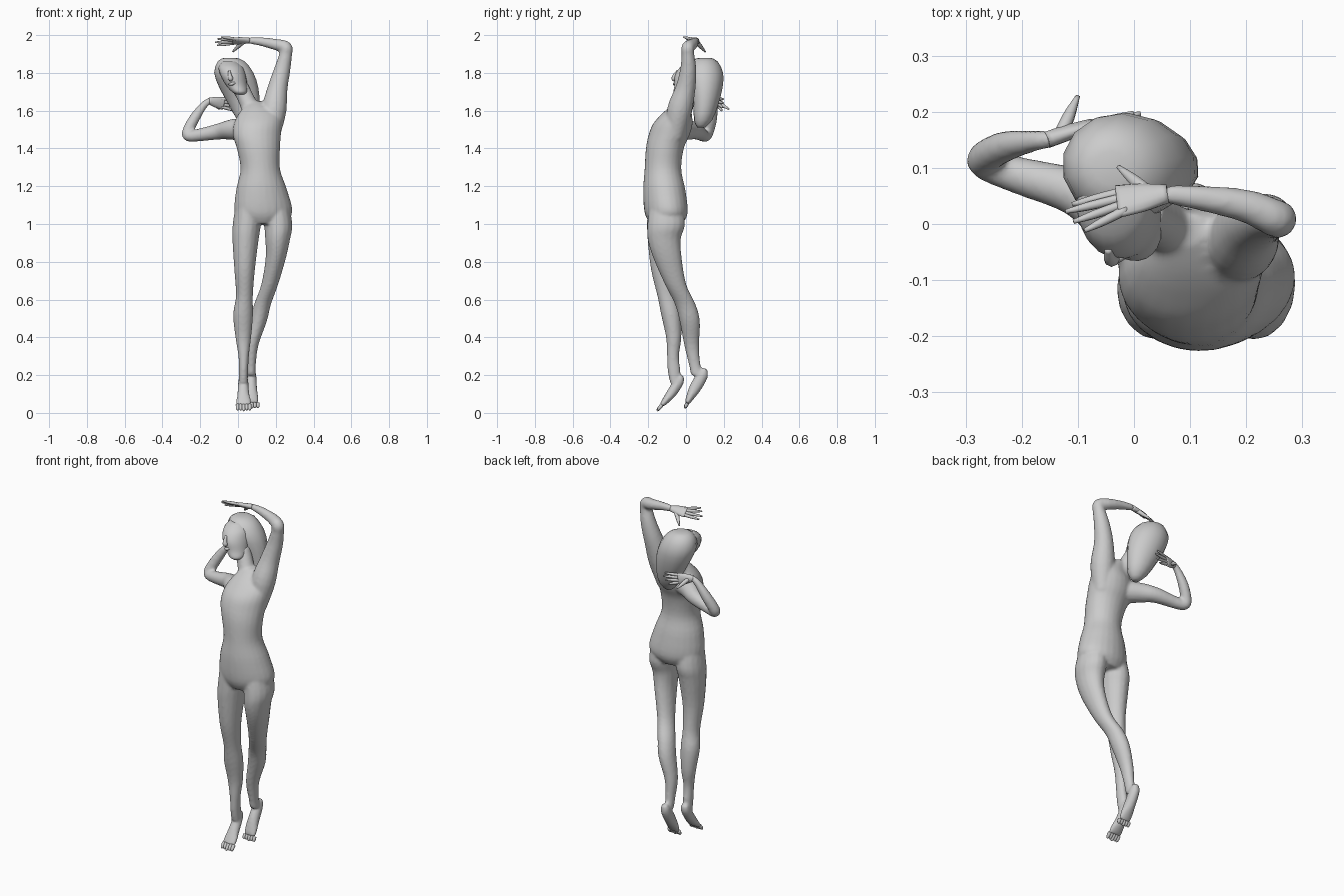
import bpy, bmesh, math
from mathutils import Vector


def spline(pts, steps):
    """Catmull-Rom resampling of (x, y, z, rx, ry) stations."""
    p = [tuple(q) if len(q) == 5 else tuple(q) + (q[3],) for q in pts]
    p = [p[0]] + p + [p[-1]]
    out = []
    for i in range(1, len(p) - 2):
        for s in range(steps):
            t = s / steps
            out.append([0.5 * (2*b + (c - a)*t + (2*a - 5*b + 4*c - d)*t*t + (3*b - a - 3*c + d)*t**3)
                        for a, b, c, d in zip(*p[i - 1:i + 3])])
    out.append(list(p[-2]))
    return out


def tube(bm, pts, hint=(1, 0, 0), sides=16, steps=4, flat=False):
    """Loft elliptical rings along a path; rx lies along hint."""
    st = spline(pts, steps)
    rings = []
    for i, q in enumerate(st):
        a, b = st[max(i - 1, 0)], st[min(i + 1, len(st) - 1)]
        t = Vector((0, 0, 1)) if flat else (Vector(b[:3]) - Vector(a[:3])).normalized()
        h = Vector(hint)
        u = (h - t * h.dot(t)).normalized()
        v = t.cross(u)
        c = Vector(q[:3])
        rings.append([bm.verts.new(c + u * max(q[3], .002) * math.cos(k * math.tau / sides)
                                   + v * max(q[4], .002) * math.sin(k * math.tau / sides))
                      for k in range(sides)])
    faces = [bm.faces.new(rings[0][::-1]), bm.faces.new(rings[-1])]
    for r, s in zip(rings, rings[1:]):
        for k in range(sides):
            n = (k + 1) % sides
            faces.append(bm.faces.new((r[k], r[n], s[n], s[k])))
    bmesh.ops.recalc_face_normals(bm, faces=faces)


def finish(bm, name, voxel=None):
    me = bpy.data.meshes.new(name)
    bm.to_mesh(me)
    bm.free()
    for p in me.polygons:
        p.use_smooth = True
    ob = bpy.data.objects.new(name, me)
    bpy.context.collection.objects.link(ob)
    if voxel:
        m = ob.modifiers.new("Fuse", 'REMESH')
        m.mode, m.voxel_size, m.use_smooth_shade = 'VOXEL', voxel, True
        s = ob.modifiers.new("Soften", 'SMOOTH')
        s.factor, s.iterations = 0.5, 6
    return ob


# Body: torso, neck, limbs and feet fused into one skin
body = bmesh.new()
tw = (0.98, 0.17, 0)
tube(body, [(.13, -.105, 1.0, .10, .085), (.135, -.105, 1.06, .154, .113), (.125, -.115, 1.18, .136, .111),
            (.118, -.122, 1.29, .105, .097), (.108, -.112, 1.4, .115, .1), (.1, -.09, 1.47, .128, .108),
            (.105, -.07, 1.53, .128, .104), (.115, -.05, 1.58, .115, .08), (.105, -.03, 1.62, .075, .055),
            (.09, -.01, 1.65, .035, .03)], tw, 24, flat=True)
tube(body, [(.085, -.04, 1.55, .06), (.058, -.005, 1.63, .046), (.01, .025, 1.73, .044)])

left_leg = [(.195, -.105, 1.12, .07, .085), (.213, -.105, 1.0, .075, .1), (.21, -.115, .92, .066, .088),
            (.2, -.098, .82, .054, .076), (.168, -.055, .68, .045, .057), (.13, -.004, .575, .045, .055),
            (.108, .02, .485, .045, .054), (.075, .03, .36, .034, .04), (.07, .045, .26, .025, .031),
            (.07, .06, .2, .024, .034)]
right_leg = [(.06, -.12, 1.12, .07, .085), (.047, -.112, 1.0, .075, .095), (.04, -.118, .92, .07, .086),
             (.035, -.12, .76, .055, .066), (.034, -.1, .62, .045, .052), (.027, -.08, .52, .053, .052),
             (.028, -.065, .4, .042, .041), (.03, -.069, .3, .028, .032), (.029, -.063, .22, .025, .034),
             (.028, -.06, .16, .024, .025)]
for leg in (left_leg, right_leg):
    tube(body, leg, flat=True)
# Feet: heel, instep, ball
tube(body, [(.07, .1, .235, .018, .012), (.07, .088, .2, .027, .03), (.07, .05, .135, .031, .032),
            (.071, .02, .08, .037, .021), (.073, .005, .05, .035, .012)])
tube(body, [(.028, -.025, .2, .018, .012), (.028, -.035, .17, .027, .026), (.028, -.073, .11, .031, .027),
            (.03, -.108, .065, .04, .019), (.03, -.13, .04, .042, .011)])
# Arms: raised left, folded right
tube(body, [(.17, -.06, 1.46, .05), (.19, -.035, 1.6, .066), (.21, -.002, 1.72, .053), (.235, .012, 1.82, .043),
            (.253, .01, 1.9, .034), (.252, .01, 1.935, .034), (.2, .032, 1.95, .03), (.12, .046, 1.966, .023),
            (.055, .054, 1.972, .017)], (0, 1, 0))
tube(body, [(.05, -.05, 1.5, .065), (-.03, .005, 1.5, .055), (-.1, .055, 1.49, .043), (-.2, .085, 1.472, .034),
            (-.26, .105, 1.466, .03), (-.266, .118, 1.49, .03), (-.23, .138, 1.56, .028),
            (-.18, .148, 1.63, .02), (-.145, .152, 1.655, .016)], (0, 1, 0))
finish(body, "body", .008)

# Hands: palm, four fingers, thumb
def hand(name, wrist, knuckle, across, tips, thumb):
    bm = bmesh.new()
    w, k, a = Vector(wrist), Vector(knuckle), Vector(across).normalized()
    tube(bm, [(*w, .017, .015), (*w.lerp(k, .5), .029, .014), (*k, .034, .010)], a, 12)
    for i, tip in enumerate(tips):
        base = k + a * (i - 1.5) * .016
        start, end = base.lerp(w, .2), Vector(tip)
        tube(bm, [(*start, .009), (*start.lerp(end, .6), .008), (*end, .004)], a, 8, 3)
    start, end = w.lerp(k, .3), Vector(thumb)
    tube(bm, [(*start, .013), (*start.lerp(end, .5), .011), (*end, .004)], (.3, .2, 1), 8, 3)
    finish(bm, name)

hand("left_hand", (.06, .054, 1.972), (-.03, .04, 1.968), (0, -.85, .5),
     [(-.11, .035, 1.945), (-.122, .022, 1.962), (-.108, .004, 1.98), (-.088, -.012, 1.99)], (-.028, .102, 1.912))
hand("right_hand", (-.155, .15, 1.652), (-.075, .178, 1.638), (0, .1, -1),
     [(.0, .198, 1.662), (.012, .197, 1.64), (.0, .192, 1.618), (-.02, .19, 1.6)], (-.1, .228, 1.608))

# Toes
for name, x, y, z, d in (("left_toes", .073, .007, .052, (0, -.014, -.028)),
                         ("right_toes", .03, -.127, .043, (0, -.026, -.032))):
    bm = bmesh.new()
    for i in range(5):
        s = Vector((x + (i - 2) * .016, y, z))
        k = 1 if i == 2 else .88
        e = s + Vector(d) * k
        tube(bm, [(*s, .010), (*s.lerp(e, .7), .009), (*e, .004)], (1, 0, 0), 8, 3)
    finish(bm, name)

# Head with nose and lips
bm = bmesh.new()
tube(bm, [(.012, -.025, 1.685, .02, .025), (.008, -.02, 1.70, .04, .046), (-.008, .005, 1.735, .056, .067),
          (-.025, .022, 1.785, .066, .082), (-.038, .04, 1.83, .064, .072), (-.045, .06, 1.86, .04, .045)],
     (.97, -.24, 0), 20, flat=True)
tube(bm, [(-.046, -.045, 1.81, .006), (-.043, -.06, 1.785, .011), (-.039, -.062, 1.768, .014), (-.037, -.055, 1.76, .006)],
     sides=8)
tube(bm, [(-.052, -.05, 1.738, .003), (-.032, -.061, 1.742, .009), (-.008, -.052, 1.75, .003)], (0, 1, 0), 8)
finish(bm, "head")

# Hair: swept-back cap tapering to the nape
bm = bmesh.new()
tube(bm, [(-.042, .1, 1.88, .03, .03), (-.036, .098, 1.862, .073, .068), (-.022, .1, 1.8, .107, .096),
          (.005, .108, 1.72, .106, .084), (.033, .105, 1.63, .084, .064), (.05, .09, 1.55, .055, .048),
          (.055, .08, 1.51, .02, .02)], (.97, -.24, 0), 14, 2, flat=True)
finish(bm, "hair")
